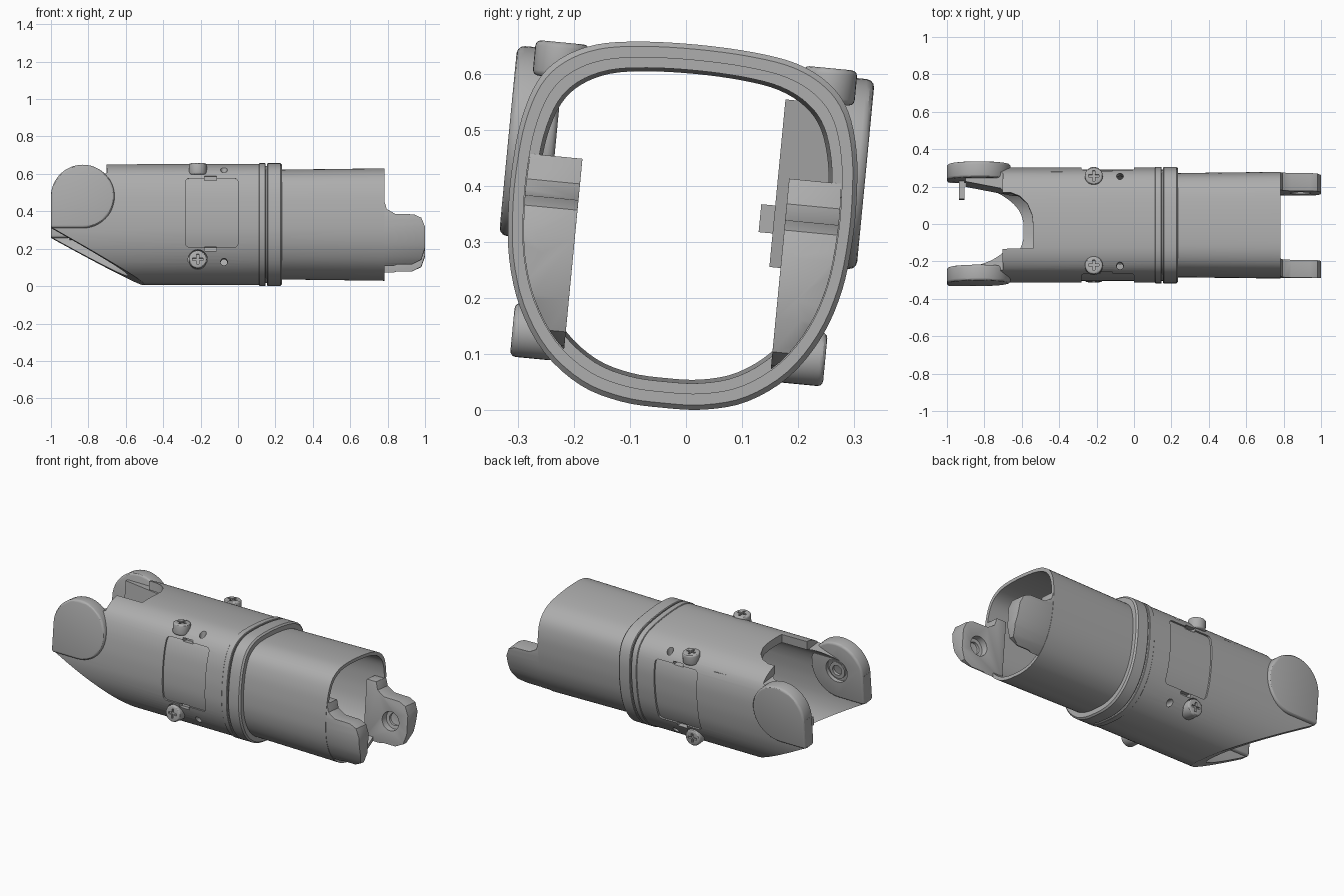
import bpy, bmesh, math
from mathutils import Matrix, Vector

if "Cube" in bpy.data.objects:
    bpy.data.objects.remove(bpy.data.objects["Cube"])

gray = bpy.data.materials.new("satin gray")
gray.use_nodes = True
gray.diffuse_color = (0.42, 0.42, 0.42, 1)
gray.node_tree.nodes["Principled BSDF"].inputs["Base Color"].default_value = gray.diffuse_color

# whole model leans slightly about its long axis
LEAN = Matrix.Translation((0, 0, 0.33)) @ Matrix.Rotation(math.radians(-5.5), 4, "X") @ Matrix.Translation((0, -0.01, 0))

# right half of the cross-section, bottom to top
HALF = [(0, -.328), (.075, -.324), (.15, -.302), (.22, -.25), (.27, -.175), (.298, -.09), (.308, 0),
        (.308, .08), (.3, .16), (.278, .23), (.24, .275), (.18, .305), (.1, .318), (0, .322)]


def smooth_loop(pts, steps=4):
    out, n = [], len(pts)
    for i in range(n):
        a, b, c, d = (Vector(pts[(i + k) % n]) for k in (-1, 0, 1, 2))
        for s in range(steps):
            t = s / steps
            out.append(0.5 * (2 * b + (c - a) * t + (2 * a - 5 * b + 4 * c - d) * t * t
                              + (3 * b - a - 3 * c + d) * t ** 3))
    return out


SECTION = smooth_loop(HALF + [(-v, w) for v, w in reversed(HALF[1:-1])])


def finish(name, bm):
    bmesh.ops.recalc_face_normals(bm, faces=bm.faces)
    me = bpy.data.meshes.new(name)
    bm.to_mesh(me)
    bm.free()
    ob = bpy.data.objects.new(name, me)
    bpy.context.collection.objects.link(ob)
    return ob


def loft(name, rings, hollow=True):
    """Sweep the section through (x, inset) rings; hollow closes the rings on themselves."""
    bm = bmesh.new()
    loops = []
    for x, inset in rings:
        k = 1 - inset / .308
        loops.append([bm.verts.new((x, p.x * k, p.y * k)) for p in SECTION])
    n = len(SECTION)
    for i in range(len(loops) if hollow else len(loops) - 1):
        a, b = loops[i], loops[(i + 1) % len(loops)]
        for j in range(n):
            bm.faces.new((a[j], a[(j + 1) % n], b[(j + 1) % n], b[j]))
    if not hollow:
        bm.faces.new(loops[0])
        bm.faces.new(loops[-1])
    return finish(name, bm)


def prism(name, pts, axis, lo, hi):
    bm = bmesh.new()
    place = (lambda p, h: (p[0], h, p[1])) if axis == "Y" else (lambda p, h: (p[0], p[1], h))
    face = bm.faces.new([bm.verts.new(place(p, lo)) for p in pts])
    new = bmesh.ops.extrude_face_region(bm, geom=[face])["geom"]
    shift = Vector(place((0, 0), hi - lo))
    bmesh.ops.translate(bm, vec=shift, verts=[g for g in new if isinstance(g, bmesh.types.BMVert)])
    return finish(name, bm)


def box(name, x0, x1, y0, y1, z0, z1):
    return prism(name, [(x0, y0), (x1, y0), (x1, y1), (x0, y1)], "Z", z0, z1)


def rod(name, x, axis, across, lo, hi, r, r2=None):
    """Cylinder along Y or Z from lo to hi."""
    bm = bmesh.new()
    mid = (lo + hi) / 2
    if axis == "Y":
        m = Matrix.Translation((x, mid, across)) @ Matrix.Rotation(-math.pi / 2, 4, "X")
    else:
        m = Matrix.Translation((x, across, mid))
    bmesh.ops.create_cone(bm, cap_ends=True, segments=32, radius1=r, radius2=r2 or r, depth=hi - lo, matrix=m)
    return finish(name, bm)


def bake(ob):
    dg = bpy.context.evaluated_depsgraph_get()
    dg.update()
    me = bpy.data.meshes.new_from_object(ob.evaluated_get(dg))
    ob.modifiers.clear()
    ob.data = me


def boolean(ob, cutters, op="DIFFERENCE"):
    for c in cutters:
        mod = ob.modifiers.new("cut", "BOOLEAN")
        mod.operation, mod.solver, mod.object = op, "EXACT", c
        bake(ob)
        bpy.data.objects.remove(c)
    return ob


def bevel(ob, width, angle=40):
    mod = ob.modifiers.new("bevel", "BEVEL")
    mod.width, mod.segments, mod.limit_method = width, 3, "ANGLE"
    mod.angle_limit = math.radians(angle)
    bake(ob)
    return ob


parts = []

# main sleeve
sleeve = loft("main_sleeve", [(-1, .004), (.112, .004), (.112, .05), (-1, .05)])
cuts = [
    prism("slant", [(-.5, -.325), (-1.1, .011), (-1.1, -.6), (-.5, -.6)], "Y", -.6, .6),
    prism("shoulder", [(-1.1, .6), (-.72, .6), (-.7, .25), (-.83, .2), (-1.1, .08)], "Y", -.6, .6),
    prism("top_notch", [(-1.1, .15), (-.66, .15), (-.61, .13), (-.57, .09), (-.545, .03), (-.54, -.02),
                        (-.54, -.15), (-1.1, -.16)], "Z", .0, .6),
]
for s in (-1, 1):
    panel = box("panel", -.28, 0, min(s * .15, s * .5), max(s * .15, s * .5), -.15, .22)
    cuts.append(boolean(bevel(panel, .02), [loft("core", [(-.6, .014), (.5, .014)], False)]))
    for z in (-.17, .21):
        cuts.append(box("slot", -.18, -.115, min(s * .24, s * .5), max(s * .24, s * .5), z, z + .022))
    cuts.append(rod("pocket", -.215, "Y", -.215, min(s * .235, s * .5), max(s * .235, s * .5), .052))
    cuts.append(rod("side_hole", -.075, "Y", -.225, min(s * .15, s * .5), max(s * .15, s * .5), .018))
    cuts.append(rod("top_hole", -.075, "Z", s * .24, .1, .5, .018))
parts.append(boolean(sleeve, cuts))

# stepped collar and narrow tube
parts.append(loft("collar", [(.112, .003), (.115, 0), (.145, 0), (.148, .003), (.148, .014), (.156, .014),
                             (.156, .003), (.16, 0), (.226, 0), (.235, .008), (.235, .05), (.112, .05)]))
parts.append(loft("narrow_tube", [(.2, .033), (.782, .026), (.782, .044), (.2, .05)]))

# fork arms with blind pivot sockets
arms = loft("fork_arms", [(.72, .028), (1, .028)], False)
outline = [(.7, .1), (.782, .1), (.795, .055), (.84, .028), (.94, .026), (.98, .008), (1, -.04), (1, -.15),
           (.98, -.21), (.93, -.235), (.85, -.235), (.8, -.255), (.782, -.3), (.7, -.3)]
boolean(arms, [prism("arm_outline", outline, "Y", -.6, .6)], "INTERSECT")
boolean(arms, [box("arm_gap", .6, 1.1, -.185, .185, -.6, .6),
               rod("socket", .89, "Y", -.1, -.225, .225, .055),
               rod("deep_socket", .89, "Y", -.1, -.24, .24, .035)])
parts.append(bevel(arms, .008, 50))

# round ears at the slanted end, sockets on the inside
arc = [(-.83 + .17 * math.cos(a), .12 + .17 * math.sin(a))
       for a in (math.pi - i * 1.5 * math.pi / 36 for i in range(37))]
for s, side in ((-1, "front"), (1, "back")):
    ear = prism(side + "_ear", arc + [(-1, -.05)], "Y", min(s * .235, s * .32), max(s * .235, s * .32))
    bevel(ear, .014)
    boolean(ear, [rod("socket", -.83, "Y", .12, min(s * .2, s * .27), max(s * .2, s * .27), .07)])
    boss = rod(side + "_ear_boss", -.83, "Y", .12, min(s * .24, s * .285), max(s * .24, s * .285), .05)
    boolean(boss, [rod("bore", -.83, "Y", .12, min(s * .2, s * .265), max(s * .2, s * .265), .03)])
    parts += [ear, boss]

# inner guide wall and its small hook
parts.append(prism("inner_guide", [(-.9, .25), (-.9, .215), (-.64, .165), (-.5, .165), (-.38, .27)], "Z", -.06, .24))
parts.append(box("guide_hook", -.935, -.905, .14, .25, .0, .05))


# cross-head screws
def screw(name, axis, across, lo, hi, s):
    lo, hi = (lo, hi) if s > 0 else (-hi, -lo)
    head = bevel(rod(name, -.215, axis, across, lo, hi, .048), .01)
    top = hi if s > 0 else lo
    for a, b in ((.027, .006), (.006, .027)):
        pts = [(-.215 + i * a, across + j * b) for i, j in ((-1, -1), (1, -1), (1, 1), (-1, 1))]
        boolean(head, [prism("cross", pts, axis, top - .012, top + .012)])
    return head


for s, side in ((-1, "front"), (1, "back")):
    parts.append(screw(side + "_top_screw", "Z", s * .24, .24, .303, 1))
    parts.append(screw(side + "_lower_screw", "Y", -.215, .2, .28, s))

# lean, colour and shade every part
for ob in parts:
    ob.data.transform(LEAN)
    ob.data.materials.clear()
    ob.data.materials.append(gray)
    for o in bpy.context.selected_objects:
        o.select_set(False)
    ob.select_set(True)
    bpy.context.view_layer.objects.active = ob
    bpy.ops.object.shade_smooth_by_angle(angle=math.radians(30))
